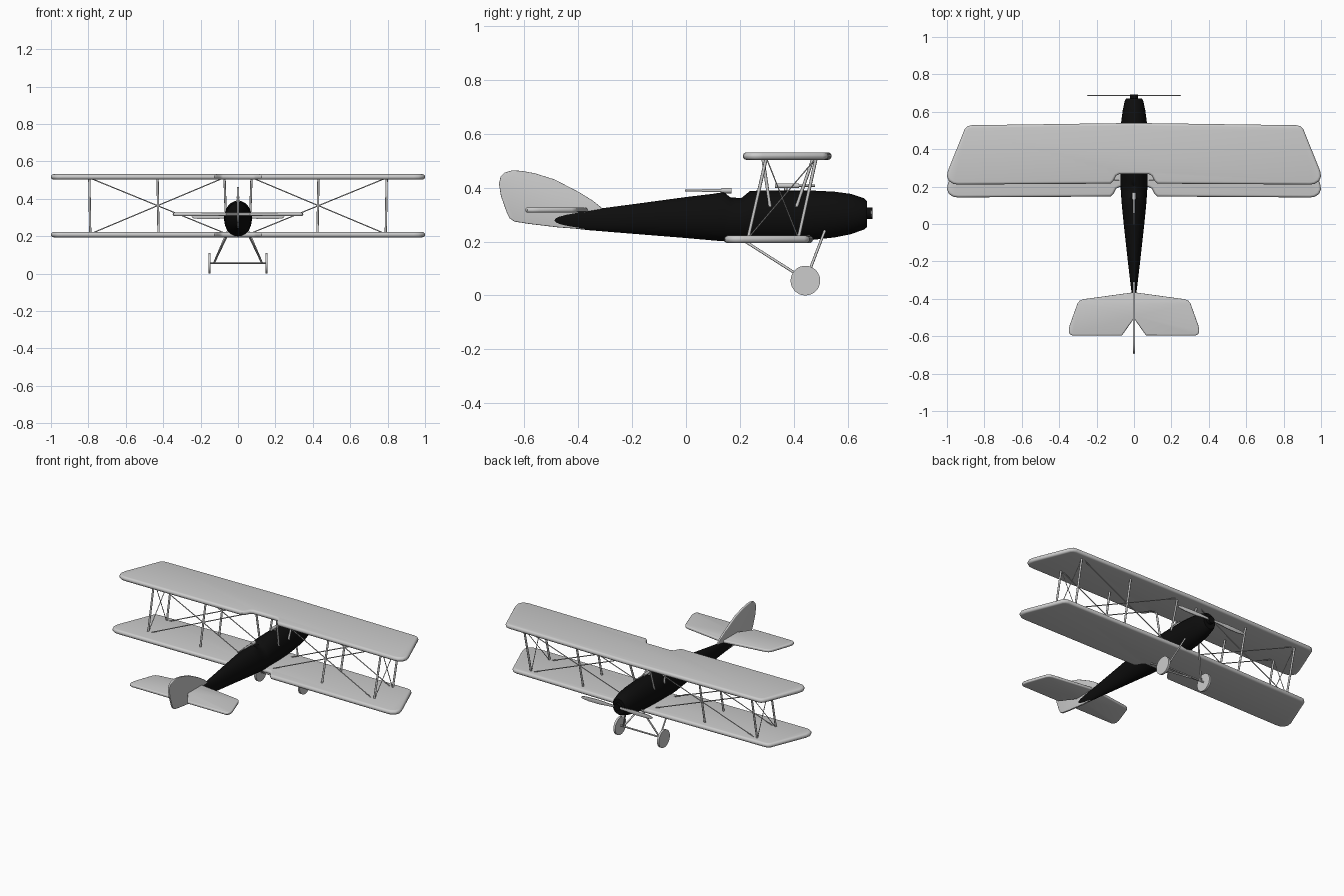
import bpy, bmesh, math
from mathutils import Vector

if "Cube" in bpy.data.objects:
    bpy.data.objects.remove(bpy.data.objects["Cube"])

black = bpy.data.materials.new("black_fabric")
black.diffuse_color = (0.004, 0.004, 0.004, 1)
black.use_nodes = True
black.node_tree.nodes["Principled BSDF"].inputs["Base Color"].default_value = black.diffuse_color


def finish(name, bm, angle=35, mat=None):
    bmesh.ops.recalc_face_normals(bm, faces=bm.faces)
    me = bpy.data.meshes.new(name)
    bm.to_mesh(me)
    bm.free()
    ob = bpy.data.objects.new(name, me)
    bpy.context.collection.objects.link(ob)
    if mat:
        me.materials.append(mat)
    bpy.ops.object.select_all(action='DESELECT')
    ob.select_set(True)
    bpy.context.view_layer.objects.active = ob
    bpy.ops.object.shade_smooth_by_angle(angle=math.radians(angle))
    return ob


def slab(name, pts, thick, bevel, segs=4):
    """Extrude a closed outline of 3D points along vector thick, round its rims."""
    bm = bmesh.new()
    t = Vector(thick)
    face = bm.faces.new([bm.verts.new(Vector(p) - t / 2) for p in pts])
    ret = bmesh.ops.extrude_face_region(bm, geom=[face], use_keep_orig=True)
    new = [g for g in ret["geom"] if isinstance(g, bmesh.types.BMVert)]
    bmesh.ops.translate(bm, vec=t, verts=new)
    bmesh.ops.recalc_face_normals(bm, faces=bm.faces)
    rims = [e for e in bm.edges if abs((e.verts[0].co - e.verts[1].co).dot(t)) < 1e-7]
    bmesh.ops.bevel(bm, geom=rims, offset=bevel, segments=segs, profile=0.5, affect='EDGES')
    return finish(name, bm)


def mirrored(half, z):
    """Full planform from a right-hand outline that starts and ends on x = 0."""
    left = [(-x, y) for x, y in reversed(half) if x > 0]
    return [(x, y, z) for x, y in half + left]


def rod(name, a, b, r, sides=8, mat=None):
    a, b = Vector(a), Vector(b)
    d = b - a
    bm = bmesh.new()
    bmesh.ops.create_cone(bm, cap_ends=True, segments=sides, radius1=r, radius2=r, depth=d.length)
    bm.transform(d.to_track_quat('Z', 'Y').to_matrix().to_4x4())
    bmesh.ops.translate(bm, vec=(a + b) / 2, verts=bm.verts)
    return finish(name, bm, 50, mat)


# Wings: same planform, lower one staggered back
wing = [(0, 0.54), (0.87, 0.528), (0.89, 0.523), (0.905, 0.508), (0.995, 0.285), (1.0, 0.255),
        (0.99, 0.23), (0.965, 0.214), (0.94, 0.211), (0.125, 0.216), (0.11, 0.23),
        (0.095, 0.258), (0.08, 0.266), (0, 0.266)]
slab("upper_wing", mirrored(wing, 0.517), (0, 0, 0.028), 0.0135)
slab("lower_wing", mirrored([(x, y - 0.069) for x, y in wing], 0.208), (0, 0, 0.028), 0.0135)

# Fuselage: elliptical rings (y, half width, bottom, top) with a cockpit dip
rings = [(-0.52, 0.004, 0.26, 0.298), (-0.36, 0.014, 0.242, 0.317), (-0.2, 0.033, 0.229, 0.338),
         (0.0, 0.055, 0.213, 0.365), (0.10, 0.065, 0.204, 0.377), (0.14, 0.068, 0.201, 0.383),
         (0.165, 0.07, 0.2, 0.364), (0.205, 0.072, 0.199, 0.361), (0.238, 0.073, 0.199, 0.388),
         (0.35, 0.075, 0.2, 0.39), (0.45, 0.074, 0.204, 0.39), (0.55, 0.068, 0.215, 0.385),
         (0.61, 0.06, 0.227, 0.377), (0.66, 0.049, 0.244, 0.361), (0.672, 0.042, 0.254, 0.35)]
N = 24
bm = bmesh.new()
loops = []
for y, w, lo, hi in rings:
    loops.append([bm.verts.new((w * math.cos(2 * math.pi * i / N), y,
                                (lo + hi) / 2 + (hi - lo) / 2 * math.sin(2 * math.pi * i / N)))
                  for i in range(N)])
for p, q in zip(loops, loops[1:]):
    for i in range(N):
        bm.faces.new((p[i], p[(i + 1) % N], q[(i + 1) % N], q[i]))
bm.faces.new(loops[0])
bm.faces.new(loops[-1])
finish("fuselage", bm, 40, black)

# Propeller and hub
rod("propeller_hub", (0, 0.665, 0.305), (0, 0.692, 0.305), 0.022, 20, black)
blade = [(0, 0.312), (0.06, 0.314), (0.12, 0.318), (0.22, 0.315), (0.245, 0.309), (0.25, 0.303),
         (0.24, 0.296), (0.2, 0.291), (0.12, 0.291), (0.06, 0.297), (0, 0.299)]
slab("propeller", [(x, 0.688, z) for x, z, _ in [(x, z, 0) for x, z, _ in mirrored(
    [(x, z) for x, z in blade], 0)]], (0, 0.006, 0), 0.0015, 2)

# Tail
fin = [(-0.30, 0.315), (-0.345, 0.351), (-0.395, 0.382), (-0.487, 0.43), (-0.56, 0.453),
       (-0.61, 0.462), (-0.645, 0.464), (-0.672, 0.456), (-0.688, 0.44), (-0.694, 0.415),
       (-0.687, 0.37), (-0.665, 0.307), (-0.655, 0.287), (-0.637, 0.274), (-0.58, 0.265),
       (-0.47, 0.252), (-0.34, 0.243)]
slab("tail_fin", [(0, y, z) for y, z in fin], (0.012, 0, 0), 0.004, 3)
stab = [(0, -0.365), (0.27, -0.402), (0.29, -0.409), (0.302, -0.424), (0.345, -0.545),
        (0.349, -0.57), (0.344, -0.588), (0.33, -0.596), (0.064, -0.596), (0.0, -0.505)]
slab("tailplane", mirrored(stab, 0.317), (0, 0, 0.018), 0.007, 3)

# Struts and bracing wires on both sides
FT, FB, RT, RB = (0.483, 0.51), (0.417, 0.212), (0.298, 0.51), (0.23, 0.212)
for s, side in ((1, "right"), (-1, "left")):
    for x in (0.795, 0.43):
        for (t, b, n) in ((FT, FB, "front"), (RT, RB, "rear")):
            rod(f"{side}_{n}_wing_strut", (s * x, *t), (s * (x - 0.005), *b), 0.006)
    rod(f"{side}_front_cabane_strut", (s * 0.072, 0.472, 0.51), (s * 0.066, 0.41, 0.33), 0.006)
    rod(f"{side}_rear_cabane_strut", (s * 0.072, 0.285, 0.51), (s * 0.066, 0.312, 0.33), 0.006)
    for (t, b, n) in ((FT, FB, "front"), (RT, RB, "rear")):
        rod(f"{side}_{n}_flying_wire", (s * 0.08, *t), (s * 0.79, *b), 0.003, 6)
        rod(f"{side}_{n}_landing_wire", (s * 0.79, *t), (s * 0.06, *b), 0.003, 6)
    rod(f"{side}_bay_wire_a", (s * 0.793, *FT), (s * 0.79, *RB), 0.0022, 6)
    rod(f"{side}_bay_wire_b", (s * 0.793, *RT), (s * 0.79, *FB), 0.0022, 6)

    # Landing gear
    rod(f"{side}_wheel", (s * 0.146, 0.443, 0.055), (s * 0.159, 0.443, 0.055), 0.055, 32)
    rod(f"{side}_rear_gear_leg", (s * 0.128, 0.445, 0.057), (s * 0.06, 0.22, 0.2), 0.005)
    rod(f"{side}_front_gear_leg", (s * 0.128, 0.445, 0.057), (s * 0.05, 0.515, 0.24), 0.005)
rod("axle", (-0.15, 0.443, 0.057), (0.15, 0.443, 0.057), 0.005)

# Rear and forward guns
rod("rear_gun_barrel", (0, -0.003, 0.389), (0, 0.07, 0.389), 0.004)
rod("rear_gun_body", (0, 0.06, 0.389), (0, 0.135, 0.389), 0.006, 10)
rod("rear_gun_breech", (0, 0.132, 0.389), (0, 0.168, 0.389), 0.01, 10)
rod("rear_gun_post", (0, 0.135, 0.36), (0, 0.135, 0.389), 0.005)
rod("forward_gun_body", (0, 0.33, 0.407), (0, 0.42, 0.407), 0.009, 10)
rod("forward_gun_barrel", (0, 0.41, 0.407), (0, 0.478, 0.407), 0.004)
rod("forward_gun_post", (0, 0.37, 0.38), (0, 0.37, 0.407), 0.006)
